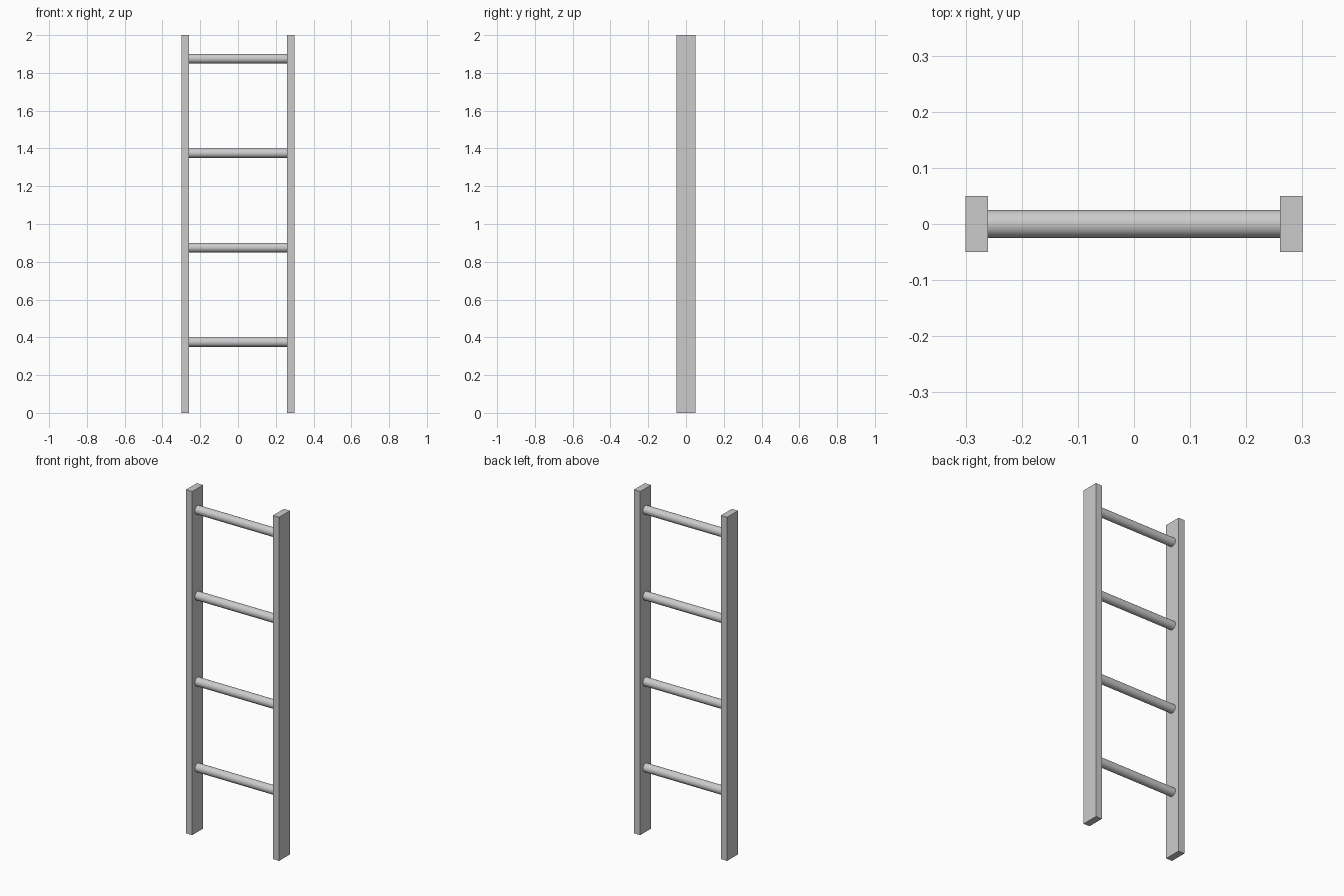
import bpy
import math

if "Cube" in bpy.data.objects:
    bpy.data.objects.remove(bpy.data.objects["Cube"])

HEIGHT = 2.0
RAIL_W, RAIL_D = 0.04, 0.10
RAIL_X = 0.28
RUNG_R = 0.025
RUNG_LEN = 2 * RAIL_X - RAIL_W


def add_rail(name, x):
    bpy.ops.mesh.primitive_cube_add(size=1, location=(x, 0, HEIGHT / 2))
    rail = bpy.context.object
    rail.name = name
    rail.scale = (RAIL_W, RAIL_D, HEIGHT)
    bpy.ops.object.transform_apply(location=False, rotation=False, scale=True)


def add_rung(name, z):
    bpy.ops.mesh.primitive_cylinder_add(
        vertices=32, radius=RUNG_R, depth=RUNG_LEN,
        location=(0, 0, z), rotation=(0, math.pi / 2, 0))
    bpy.context.object.name = name
    bpy.ops.object.shade_smooth_by_angle(angle=math.radians(30))


# Side rails
add_rail("left_rail", -RAIL_X)
add_rail("right_rail", RAIL_X)

# Evenly spaced round rungs between the rails
for i in range(4):
    add_rung(f"rung_{i + 1}", 0.375 + 0.5 * i)
